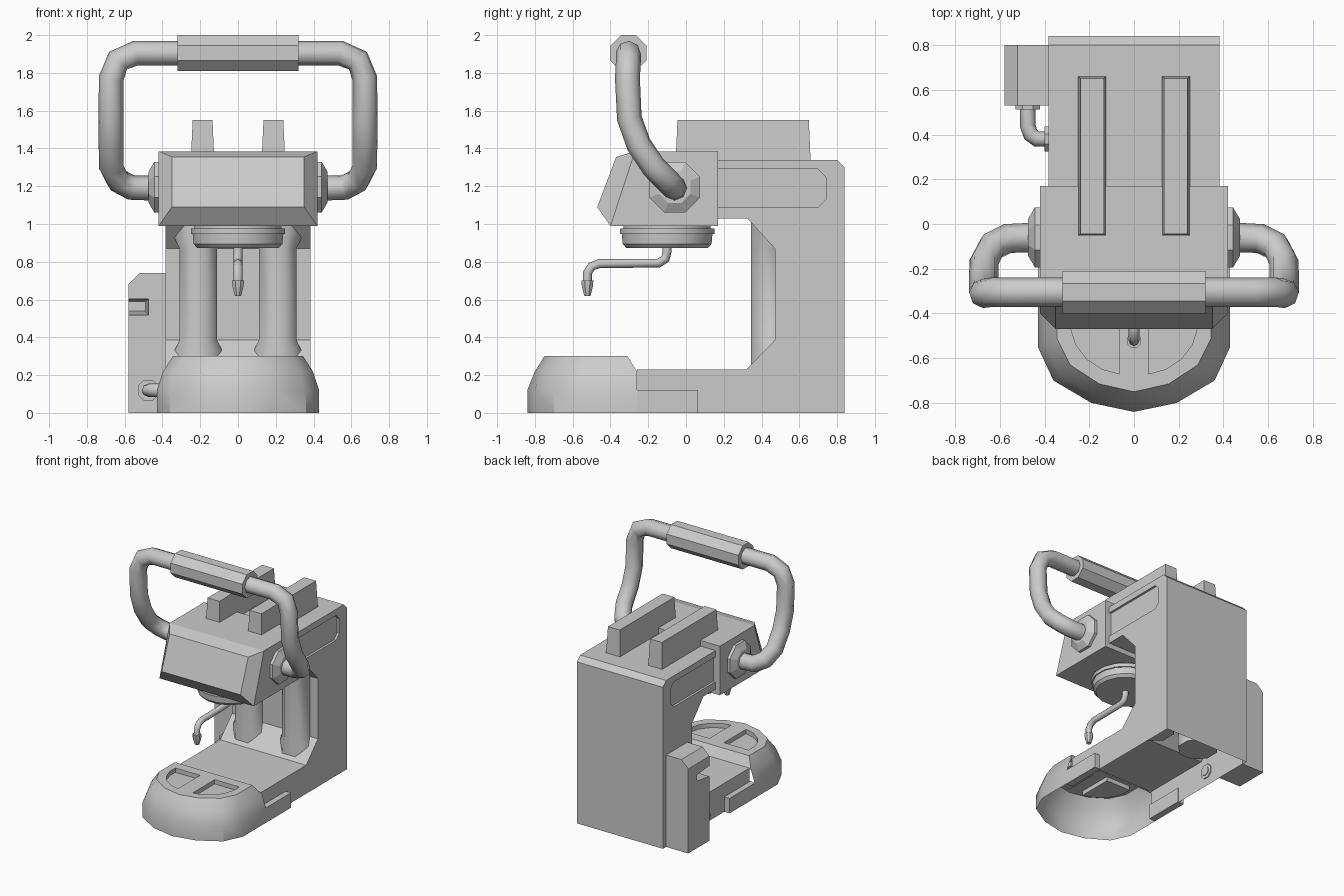
import bpy, bmesh
from math import sin, cos, pi, radians
from mathutils import Vector

if "Cube" in bpy.data.objects:
    bpy.data.objects.remove(bpy.data.objects["Cube"])


def loft(name, rings):
    """Closed skin through rings of equal point count."""
    bm = bmesh.new()
    rows = [[bm.verts.new(p) for p in r] for r in rings]
    n = len(rows[0])
    for a, b in zip(rows, rows[1:]):
        for i in range(n):
            j = (i + 1) % n
            bm.faces.new((a[i], a[j], b[j], b[i]))
    bm.faces.new(rows[0])
    bm.faces.new(rows[-1])
    bmesh.ops.recalc_face_normals(bm, faces=bm.faces)
    me = bpy.data.meshes.new(name)
    bm.to_mesh(me)
    bm.free()
    ob = bpy.data.objects.new(name, me)
    bpy.context.collection.objects.link(ob)
    return ob


def box(name, x0, x1, y0, y1, z0, z1, taper=0):
    t = taper
    return loft(name, [
        [(x0, y0, z0), (x1, y0, z0), (x1, y1, z0), (x0, y1, z0)],
        [(x0 + t, y0 + t, z1), (x1 - t, y0 + t, z1), (x1 - t, y1 - t, z1), (x0 + t, y1 - t, z1)]])


def side_profile(name, pts, x0, x1):
    return loft(name, [[(x, y, z) for y, z in pts] for x in (x0, x1)])


def lathe(name, origin, axis, steps, n=8):
    """Rings of (distance, radius) along an axis."""
    q = Vector((0, 0, 1)).rotation_difference(Vector(axis))
    rings = [[Vector(origin) + q @ Vector((r * cos(2 * pi * (i + .5) / n),
              r * sin(2 * pi * (i + .5) / n), d)) for i in range(n)] for d, r in steps]
    return smooth(loft(name, rings), 30 if n > 8 else 20)


def activate(ob):
    bpy.ops.object.select_all(action='DESELECT')
    ob.select_set(True)
    bpy.context.view_layer.objects.active = ob


def smooth(ob, angle=50):
    activate(ob)
    bpy.ops.object.shade_smooth_by_angle(angle=radians(angle))
    return ob


def tube(name, pts, r, res=2):
    cu = bpy.data.curves.new(name, 'CURVE')
    cu.dimensions = '3D'
    cu.bevel_depth, cu.bevel_resolution, cu.use_fill_caps = r, res, True
    sp = cu.splines.new('POLY')
    sp.points.add(len(pts) - 1)
    for p, c in zip(sp.points, pts):
        p.co = (*c, 1)
    ob = bpy.data.objects.new(name, cu)
    bpy.context.collection.objects.link(ob)
    activate(ob)
    bpy.ops.object.convert(target='MESH')
    return smooth(bpy.context.object)


def cut(ob, cutter):
    m = ob.modifiers.new('cut', 'BOOLEAN')
    m.operation, m.solver, m.object = 'DIFFERENCE', 'EXACT', cutter
    activate(ob)
    bpy.ops.object.modifier_apply(modifier='cut')
    bpy.data.objects.remove(cutter)


def open_faces(ob, test):
    bm = bmesh.new()
    bm.from_mesh(ob.data)
    dead = [f for f in bm.faces if all(test(v.co) for v in f.verts)]
    bmesh.ops.delete(bm, geom=dead, context='FACES')
    bm.to_mesh(ob.data)
    bm.free()


# C-shaped body, hollow from below, with a recessed panel on each side
body = side_profile('body', [
    (-.26, 0), (.84, 0), (.84, 1.30), (.80, 1.34), (.165, 1.34), (.165, 1.03), (.325, 1.03),
    (.47, .87), (.47, .385), (.32, .23), (-.26, .23)], -.383, .383)
panel = [(.10, 1.09), (.70, 1.09), (.74, 1.13), (.74, 1.25), (.70, 1.29), (.10, 1.29)]
for s in (-1, 1):
    cut(body, side_profile('panel_cutter', panel, s * .365, s * .45))
open_faces(body, lambda c: c.z < .001)
open_faces(body, lambda c: c.y < -.259)

# Two flared columns in the recess
for s in (-1, 1):
    rings = []
    for z, r in ((.20, .14), (.30, .14), (.385, .1), (.87, .1), (.955, .14), (1.05, .14)):
        k = r / cos(pi / 8)
        rings.append([(s * .21 + k * sin(pi * (i + .5) / 4), .345 + r + k * cos(pi * (i + .5) / 4), z)
                      for i in range(8)])
    smooth(loft('column', rings))

# Rounded front tray, hollow, with two drip pockets
half = [(.43, -.26), (.43, -.55), (.36, -.70), (.19, -.80)]
top = [(.345, -.31), (.345, -.51), (.285, -.63), (.155, -.715)]


def tray_ring(pts, tip, z):
    return [(x, y, z) for x, y in pts] + [(0, tip, z)] + [(-x, y, z) for x, y in reversed(pts)]


mid = [(.6 * a[0] + .4 * b[0], .6 * a[1] + .4 * b[1]) for a, b in zip(half, top)]
mid[0] = (mid[0][0], -.26)
tray = loft('front_tray', [tray_ring(half, -.84, 0), tray_ring(half, -.84, .12),
                           tray_ring(mid, -.80, .22), tray_ring(top, -.75, .30)])
pocket = [(.065, -.39), (.065, -.67), (.14, -.65), (.21, -.605), (.26, -.54), (.285, -.46), (.285, -.39)]
for s in (-1, 1):
    cut(tray, loft('pocket_cutter', [[(s * x, y, z) for x, y in pocket] for z in (.265, .35)]))
open_faces(tray, lambda c: c.z < .001)
open_faces(tray, lambda c: abs(c.y + .26) < .001)
smooth(tray, 32)
for s in (-1, 1):
    box('tray_side_lip', *sorted((s * .375, s * .43)), -.27, .06, 0, .12)

# Brewing head with chamfered front panel


def head_ring(x, yt, zt, yb, zb):
    return [(-x, yb, zb), (x, yb, zb), (x, yt, zt), (-x, yt, zt)]


loft('head', [head_ring(.42, .17, 1.385, .17, .99), head_ring(.42, -.27, 1.385, -.40, .99),
              head_ring(.35, -.37, 1.355, -.47, 1.09)])

# Top rails
for s in (-1, 1):
    box('top_rail', *sorted((s * .125, s * .25)), -.055, .66, 1.33, 1.55, .01)

# Group head discs under the head
lathe('group_collar', (0, -.10, 0), (0, 0, 1), [(1.0, .235), (.977, .235), (.977, .255), (.947, .255)], 16)
lathe('group_basket', (0, -.10, 0), (0, 0, 1), [(.95, .245), (.895, .24), (.873, .22)], 16)

# Spout and nozzle
tube('spout', [(0, -.10, .90), (0, -.10, .855), (0, -.11, .815), (0, -.145, .793), (0, -.46, .79),
               (0, -.50, .775), (0, -.522, .74), (0, -.522, .68)], .024)
lathe('nozzle', (0, -.522, 0), (0, 0, 1), [(.70, .034), (.67, .032), (.62, .018)])

# Lever handle with grip and pivots
arm = [(.45, -.06, 1.19), (.565, -.065, 1.193), (.635, -.10, 1.23), (.67, -.17, 1.30),
       (.672, -.25, 1.42), (.672, -.30, 1.56), (.672, -.31, 1.77), (.635, -.305, 1.865), (.54, -.305, 1.905)]
tube('handle', [(-x, y, z) for x, y, z in arm] + arm[::-1], .066)
lathe('handle_grip', (0, -.305, 1.905), (1, 0, 0), [(-.32, .103), (.32, .103)])
for s in (-1, 1):
    lathe('handle_pivot', (0, -.06, 1.195), (s, 0, 0), [(.41, .145), (.443, .145), (.473, .09)])

# Side box with notch and pipe elbow
side_box = loft('side_box', [[(-.58, y, 0), (-.38, y, 0), (-.38, y, .74), (-.52, y, .74), (-.58, y, .68)]
                             for y in (.53, .80)])
cut(side_box, loft('notch_cutter', [
    [(x, y, z) for x, z in ((-.65, a), (b, a), (b, c), (-.65, c))]
    for y, a, b, c in ((.51, .515, -.472, .605), (.69, .54, -.49, .59))]))
tube('pipe', [(-.475, .54, .12), (-.475, .44, .12), (-.462, .40, .12), (-.435, .38, .12), (-.37, .38, .12)], .035)
lathe('pipe_flange_box', (-.475, .535, .12), (0, -1, 0), [(0, .06), (.022, .06)])
lathe('pipe_flange_body', (-.375, .38, .12), (-1, 0, 0), [(0, .06), (.025, .06)])
